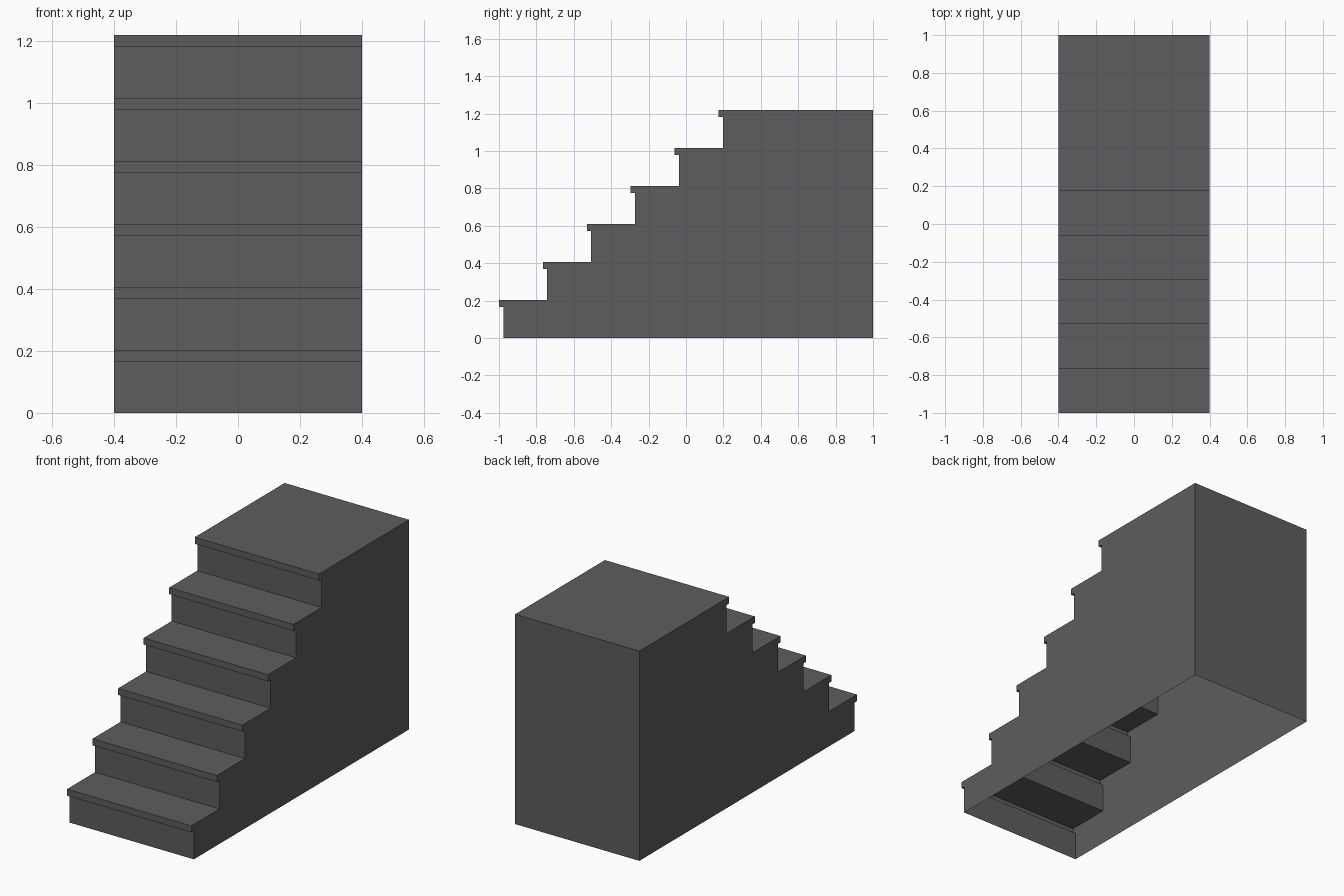
import bpy, bmesh

if "Cube" in bpy.data.objects:
    bpy.data.objects.remove(bpy.data.objects["Cube"])

STEPS, HALF_W = 6, 0.4
RISE, RUN = 1.22 / 6, 0.2348
NOSE, LIP = 0.023, 0.038      # nosing overhang and thickness

mat = bpy.data.materials.new("dark grey")
mat.diffuse_color = (0.112, 0.107, 0.114, 1)
mat.use_nodes = True
mat.node_tree.nodes["Principled BSDF"].inputs["Base Color"].default_value = mat.diffuse_color

# Side profile (y, z): risers with overhanging nosings, then the back
profile = [(-1 + NOSE, 0)]
for i in range(STEPS):
    y, z = -1 + NOSE + RUN * i, RISE * (i + 1)
    if i:
        profile.append((y, z - RISE))
    profile += [(y, z - LIP), (y - NOSE, z - LIP), (y - NOSE, z)]
profile += [(1, RISE * STEPS), (1, 0)]

# Hollow shell, extruded across the width
bm = bmesh.new()
face = bm.faces.new([bm.verts.new((-HALF_W, y, z)) for y, z in profile])
ext = bmesh.ops.extrude_face_region(bm, geom=[face], use_keep_orig=True)
bmesh.ops.translate(bm, vec=(2 * HALF_W, 0, 0),
                    verts=[g for g in ext["geom"] if isinstance(g, bmesh.types.BMVert)])
bmesh.ops.recalc_face_normals(bm, faces=bm.faces)

# Open underside
floor = [f for f in bm.faces if all(v.co.z < 1e-4 for v in f.verts)]
bmesh.ops.delete(bm, geom=floor, context="FACES_ONLY")

mesh = bpy.data.meshes.new("staircase")
bm.to_mesh(mesh)
bm.free()
mesh.materials.append(mat)
stairs = bpy.data.objects.new("staircase", mesh)
bpy.context.collection.objects.link(stairs)
